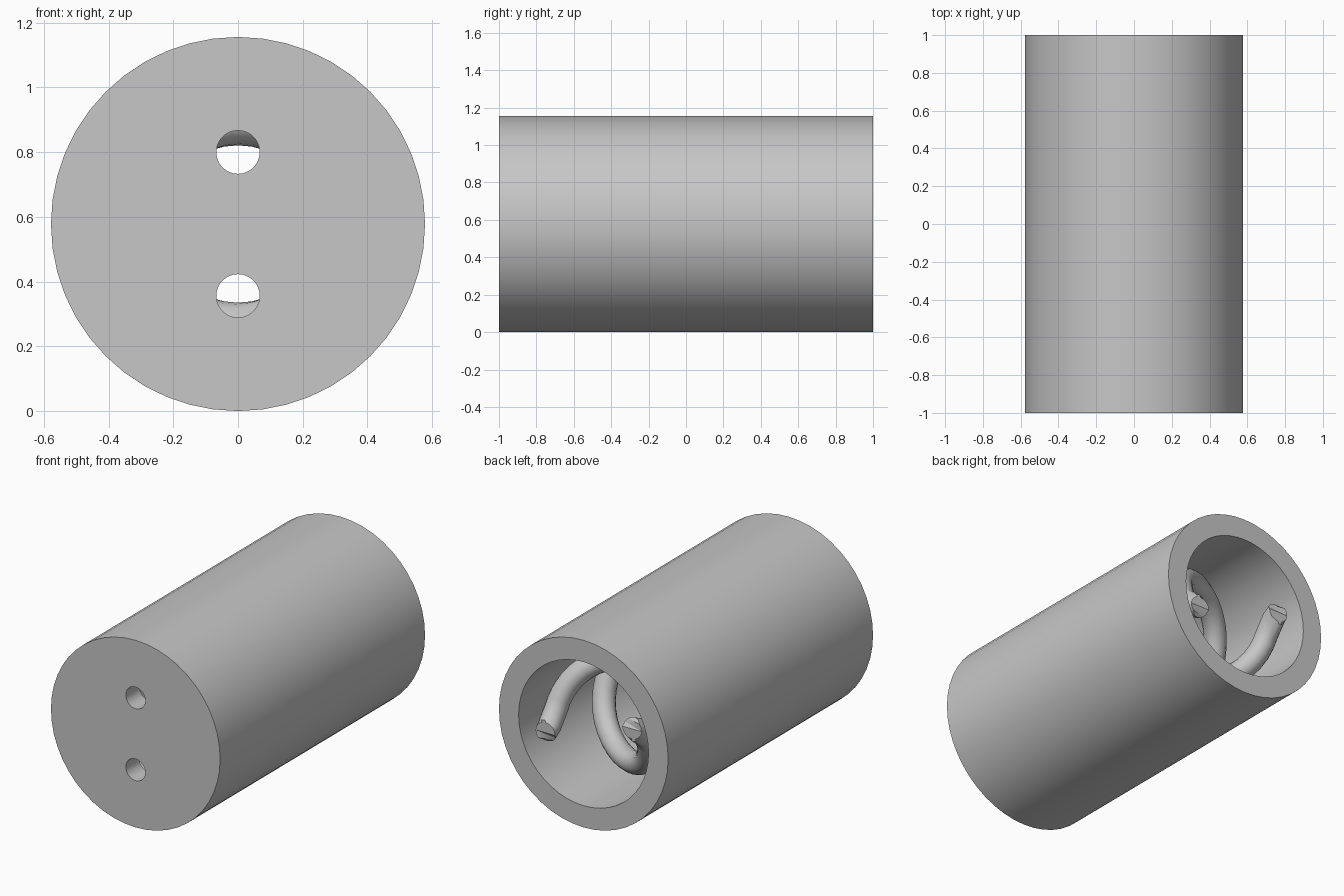
import bpy
from math import radians, cos, sin, pi

if "Cube" in bpy.data.objects:
    bpy.data.objects.remove(bpy.data.objects["Cube"])

R, BORE, WALL = 0.578, 0.444, 0.133      # housing sizes
COIL_R, ROD_R = 0.31, 0.067              # twin coil sizes

gray = bpy.data.materials.new("light gray")
gray.use_nodes = True
gray.diffuse_color = (0.57, 0.57, 0.57, 1)
gray.node_tree.nodes["Principled BSDF"].inputs["Base Color"].default_value = gray.diffuse_color


def cylinder(name, radius, y0, y1, z, sides):
    """Cylinder lying along y."""
    bpy.ops.mesh.primitive_cylinder_add(
        vertices=sides, radius=radius, depth=y1 - y0,
        location=(0, (y0 + y1) / 2, z), rotation=(pi / 2, 0, 0))
    ob = bpy.context.object
    ob.name = name
    ob.data.materials.append(gray)
    return ob


def smooth(ob):
    bpy.ops.object.select_all(action='DESELECT')
    ob.select_set(True)
    bpy.context.view_layer.objects.active = ob
    bpy.ops.object.shade_smooth_by_angle(angle=radians(35))


# Housing: a cup open at the back, with two holes in the front wall
housing = cylinder("housing", R, -1, 1, R, 48)
cutters = [cylinder("bore_cutter", BORE, -1 + WALL, 1.2, R, 48)]
for side in (1, -1):
    cutters.append(cylinder("hole_cutter", ROD_R, -1.2, -0.7, R + side * 0.222, 32))
bpy.context.view_layer.objects.active = housing
for cutter in cutters:
    mod = housing.modifiers.new("cut", 'BOOLEAN')
    mod.operation = 'DIFFERENCE'
    mod.solver = 'EXACT'
    mod.object = cutter
    bpy.ops.object.modifier_apply(modifier=mod.name)
    bpy.data.objects.remove(cutter)
smooth(housing)


# Coils: two rods wound half a turn apart, each with a short lead at the back
def coil(name, offset):
    points = [(-17, 0.05), (-13, 0.1)]
    points += [(a, 0.17 + a / 360) for a in range(0, 590, 10)]
    curve = bpy.data.curves.new(name, 'CURVE')
    curve.dimensions = '3D'
    curve.bevel_depth = ROD_R
    curve.bevel_resolution = 6
    curve.use_fill_caps = True
    spline = curve.splines.new('POLY')
    spline.points.add(len(points) - 1)
    for p, (angle, depth) in zip(spline.points, points):
        t = radians(angle + offset)
        p.co = (COIL_R * cos(t), 1 - depth, R + COIL_R * sin(t), 1)
    ob = bpy.data.objects.new(name, curve)
    bpy.context.collection.objects.link(ob)
    bpy.ops.object.select_all(action='DESELECT')
    ob.select_set(True)
    bpy.context.view_layer.objects.active = ob
    bpy.ops.object.convert(target='MESH')
    ob = bpy.context.object
    ob.data.materials.clear()
    ob.data.materials.append(gray)
    # Square the open end off so that it faces straight back
    back = max(v.co.y for v in ob.data.vertices)
    for v in ob.data.vertices:
        if v.co.y > back - 0.04 or v.co.y > 0.95:
            v.co.y = 0.95
    smooth(ob)


coil("left_coil", 0)
coil("right_coil", 180)
